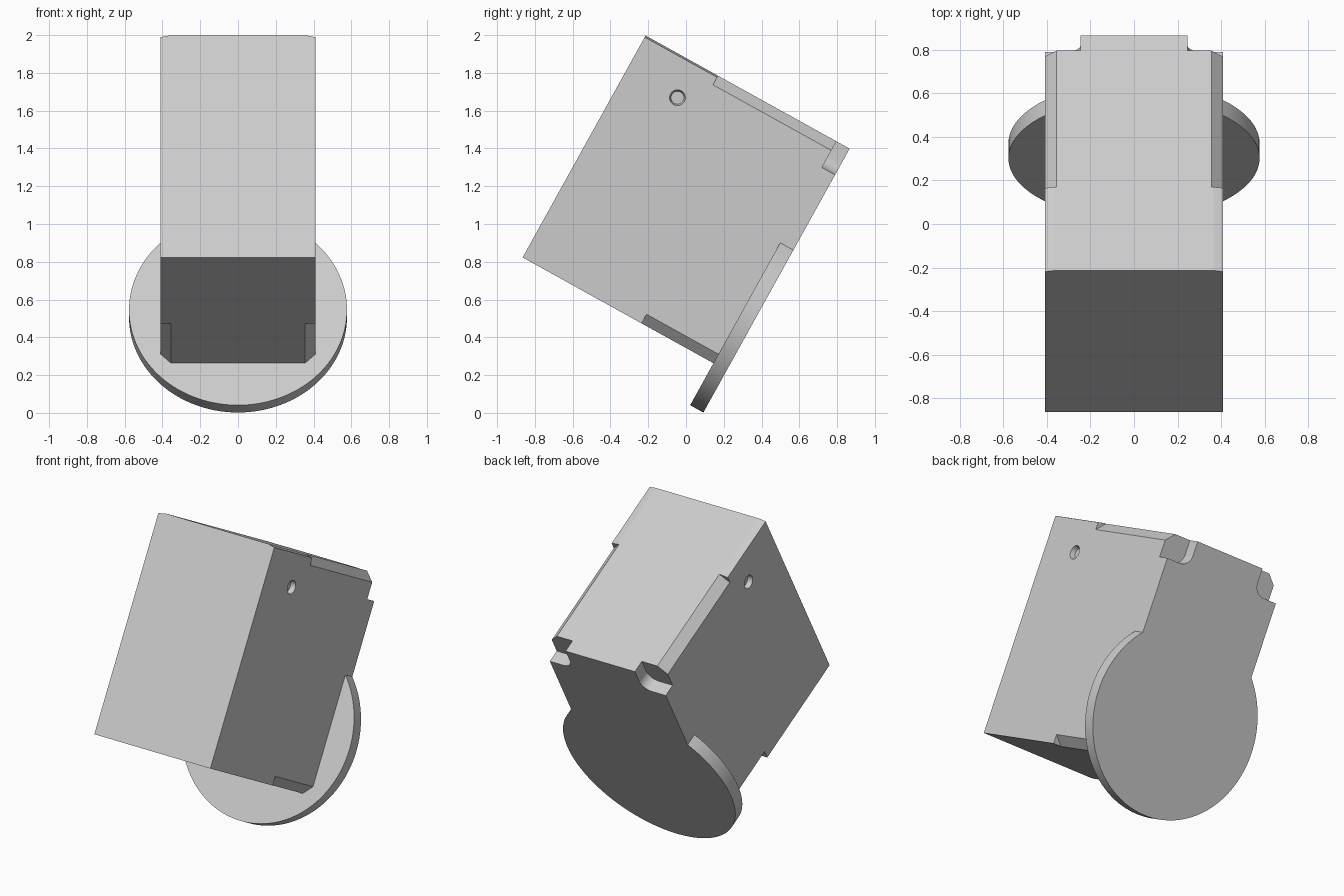
import bpy, bmesh
from math import radians, sin, cos, asin, pi, sqrt
from mathutils import Matrix

cube = bpy.data.objects.get("Cube")
if cube:
    bpy.data.objects.remove(cube, do_unlink=True)

# Single flat colour
grey = bpy.data.materials.new("light_grey")
grey.use_nodes = True
grey.diffuse_color = (0.6, 0.6, 0.6, 1)
grey.node_tree.nodes["Principled BSDF"].inputs["Base Color"].default_value = (0.6, 0.6, 0.6, 1)

# Dimensions in the untilted frame: x across, y depth, z height
HALF, HEIGHT, DEPTH, PLATE = 0.41, 1.343, 1.155, 0.08
BEVEL, TAB, STEP, FILLET = 0.055, 0.245, 1.185, 0.07
DISC_R, DISC_Z = 0.577, 0.323


def finish(name, bm):
    bmesh.ops.recalc_face_normals(bm, faces=bm.faces)
    mesh = bpy.data.meshes.new(name)
    bm.to_mesh(mesh)
    bm.free()
    mesh.materials.append(grey)
    obj = bpy.data.objects.new(name, mesh)
    bpy.context.collection.objects.link(obj)
    return obj


def prism(name, outline, y0, y1):
    """Extrude an (x, z) outline along y."""
    bm = bmesh.new()
    face = bm.faces.new([bm.verts.new((x, y0, z)) for x, z in outline])
    ext = bmesh.ops.extrude_face_region(bm, geom=[face])["geom"]
    verts = [v for v in ext if isinstance(v, bmesh.types.BMVert)]
    bmesh.ops.translate(bm, verts=verts, vec=(0, y1 - y0, 0))
    return finish(name, bm)


def activate(obj):
    bpy.ops.object.select_all(action="DESELECT")
    obj.select_set(True)
    bpy.context.view_layer.objects.active = obj


def cut(target, cutter):
    cutter.hide_render = True
    mod = target.modifiers.new("cut", "BOOLEAN")
    mod.operation, mod.solver, mod.object = "DIFFERENCE", "EXACT", cutter
    activate(target)
    bpy.ops.object.modifier_apply(modifier=mod.name)
    bpy.data.objects.remove(cutter, do_unlink=True)


def corner(drop, run, side, top):
    """Triangle that slices a long edge, slightly oversized."""
    m = 0.01
    slope = drop / run
    pts = [(HALF - run - m / slope, -m), (HALF + m, drop + m * slope), (HALF + m, -m)]
    return [(side * x, HEIGHT - z if top else z) for x, z in pts]


# Main block with bevelled edges and side recesses
body = prism("main_block", [(-HALF, 0), (HALF, 0), (HALF, HEIGHT), (-HALF, HEIGHT)], 0, DEPTH)
for side in (-1, 1):
    cut(body, prism("edge_cutter", corner(0.01, 0.045, side, True), -0.05, 0.45))
    cut(body, prism("edge_cutter", corner(BEVEL, BEVEL, side, True), 0.439, DEPTH + 0.05))
    cut(body, prism("edge_cutter", corner(BEVEL, BEVEL, side, False), 0.72, DEPTH + 0.05))
    bm = bmesh.new()
    bmesh.ops.create_cone(bm, cap_ends=True, segments=32, radius1=0.034, radius2=0.05, depth=0.06,
                          matrix=Matrix.Translation((side * HALF, 0.307, 1.137))
                          @ Matrix.Rotation(side * pi / 2, 4, "Y"))
    cut(body, finish("recess_cutter", bm))

# Back plate: round foot, straight sides, notched and filleted top corners
join = asin(sqrt(DISC_R ** 2 - HALF ** 2) / DISC_R)
n = 48
half = [(DISC_R * cos(a), DISC_Z + DISC_R * sin(a))
        for a in (-pi / 2 + (join + pi / 2) * i / n for i in range(n + 1))]
half.append((HALF, STEP))
half += [(TAB + FILLET - FILLET * sin(a), STEP + FILLET - FILLET * cos(a))
         for a in (pi / 2 * i / 10 for i in range(11))]
half.append((TAB, HEIGHT))
plate = prism("back_plate", half + [(-x, z) for x, z in reversed(half[1:])], DEPTH, DEPTH + PLATE)

# Shade and tilt the whole assembly
for obj in (body, plate):
    activate(obj)
    bpy.ops.object.shade_smooth_by_angle(angle=radians(10))
    obj.location = (0, -0.865, 0.823)
    obj.rotation_euler = (radians(-29), 0, 0)
